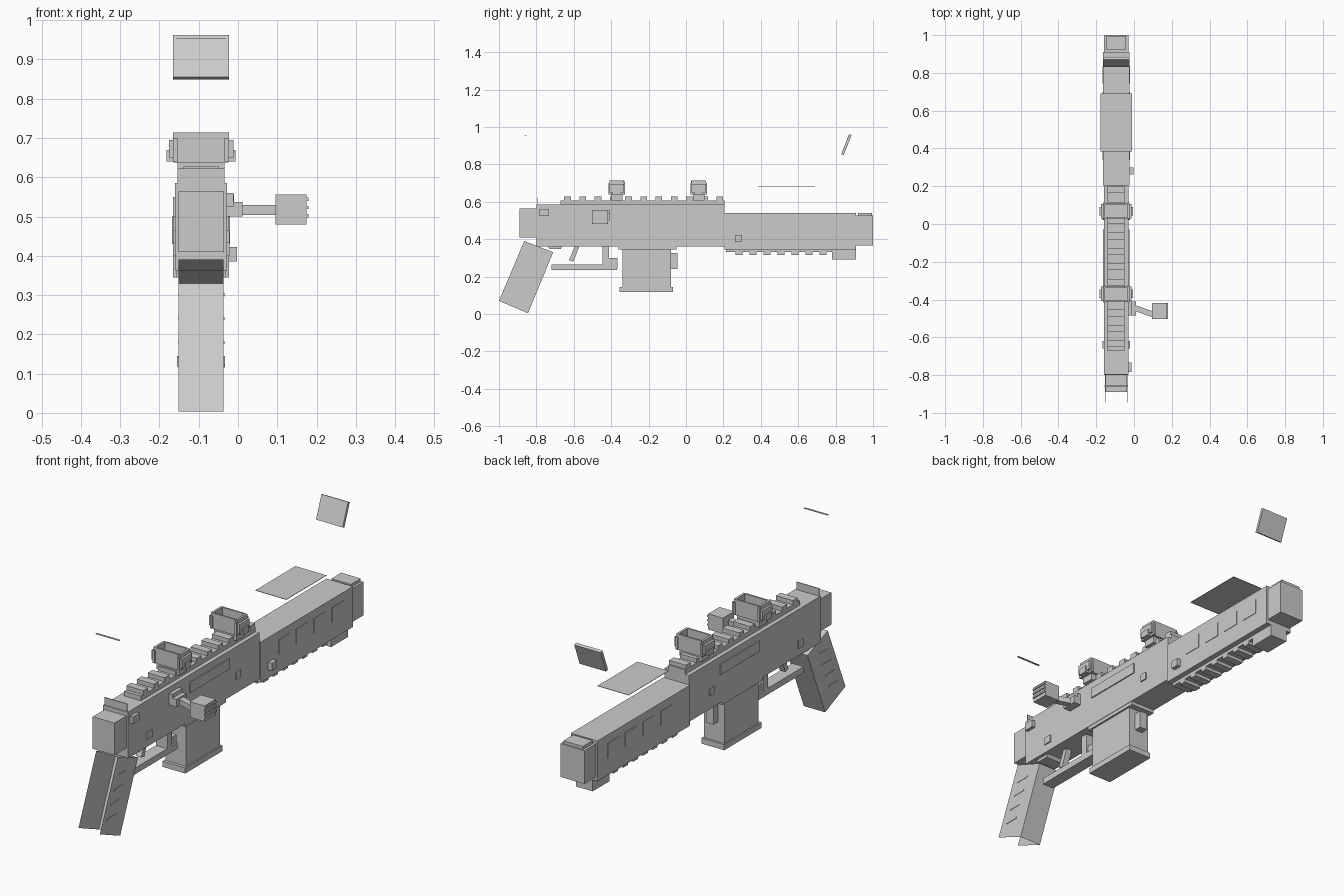
import bpy, bmesh, math
from mathutils import Matrix, Vector

CX = -0.094  # centre line of the body
grey = bpy.data.materials.new("plain grey")
grey.diffuse_color = (0.6, 0.6, 0.6, 1)


def finish(name, bm):
    me = bpy.data.meshes.new(name)
    bm.to_mesh(me)
    bm.free()
    me.materials.append(grey)
    ob = bpy.data.objects.new(name, me)
    bpy.context.collection.objects.link(ob)
    return ob


def box(name, x0, x1, y0, y1, z0, z1):
    bm = bmesh.new()
    m = Matrix.Translation(((x0 + x1) / 2, (y0 + y1) / 2, (z0 + z1) / 2)) @ Matrix.Diagonal((x1 - x0, y1 - y0, z1 - z0, 1))
    bmesh.ops.create_cube(bm, size=1, matrix=m)
    return finish(name, bm)


def mid(name, half, y0, y1, z0, z1):
    return box(name, CX - half, CX + half, y0, y1, z0, z1)


def sides(name, inner, outer, y0, y1, z0, z1):
    """the same box on both sides of the body"""
    box(name + "_right", CX + inner, CX + outer, y0, y1, z0, z1)
    box(name + "_left", CX - outer, CX - inner, y0, y1, z0, z1)


def prism(name, x0, x1, pts, skip=(), caps=True):
    """side profile (y, z) pulled along x; skip lists edges left open"""
    bm = bmesh.new()
    a = [bm.verts.new((x0, y, z)) for y, z in pts]
    b = [bm.verts.new((x1, y, z)) for y, z in pts]
    if caps:
        bm.faces.new(a)
        bm.faces.new(b)
    n = len(pts)
    for i in range(n):
        if i not in skip:
            j = (i + 1) % n
            bm.faces.new((a[i], a[j], b[j], b[i]))
    bmesh.ops.recalc_face_normals(bm, faces=bm.faces)
    return finish(name, bm)


# Receiver and rear block
mid("receiver", 0.066, -0.80, 0.205, 0.362, 0.585)
mid("rear_block", 0.058, -0.89, -0.80, 0.41, 0.565)
mid("rear_upright_plate", 0.06, -0.797, -0.793, 0.58, 0.622)
sides("receiver_panel", 0.066, 0.071, -0.33, -0.03, 0.50, 0.55)
sides("receiver_pin_rear", 0.066, 0.072, -0.66, -0.62, 0.40, 0.435)
sides("receiver_pin_front", 0.066, 0.072, 0.02, 0.055, 0.43, 0.465)
box("safety_button", -0.03, -0.012, -0.783, -0.733, 0.525, 0.56)
prism("receiver_underside_rear", CX - 0.05, CX + 0.05,
      [(-0.74, 0.362), (-0.66, 0.362), (-0.67, 0.348), (-0.73, 0.348)])

# Top rail with teeth
mid("top_rail", 0.045, -0.67, 0.205, 0.585, 0.607)
for i in range(11):
    y = -0.652 + i * 0.0815
    mid(f"rail_tooth_{i}", 0.045, y, y + 0.036, 0.605, 0.627)

# Open sight mounts
for n, y in (("rear", -0.37), ("front", 0.068)):
    mid(n + "_mount_base", 0.06, y - 0.03, y + 0.03, 0.607, 0.645)
    mid(n + "_mount_floor", 0.07, y - 0.04, y + 0.04, 0.638, 0.65)
    sides(n + "_mount_wall", 0.06, 0.071, y - 0.045, y + 0.045, 0.64, 0.70)
    sides(n + "_mount_lip", 0.06, 0.071, y - 0.038, y + 0.038, 0.70, 0.714)
    for s in (-1, 1):
        yy = y + s * 0.036
        mid(f"{n}_mount_end_{s}", 0.062, yy - 0.004, yy + 0.004, 0.64, 0.714)
    sides(n + "_mount_knob", 0.071, 0.082, y - 0.038, y + 0.038, 0.65, 0.695)
    sides(n + "_mount_bolt", 0.071, 0.088, y - 0.022, y + 0.022, 0.64, 0.67)

# Handguard with raised panels, lower rail and front foot
mid("handguard", 0.071, 0.205, 0.91, 0.345, 0.54)
mid("handguard_lower_rail", 0.045, 0.215, 0.82, 0.33, 0.345)
for i in range(7):
    y = 0.265 + i * 0.075
    mid(f"lower_rail_tooth_{i}", 0.045, y, y + 0.036, 0.315, 0.333)
for i in range(4):
    y = 0.34 + i * 0.135
    sides(f"handguard_panel_{i}", 0.071, 0.0735, y, y + 0.09, 0.43, 0.50)
mid("front_foot", 0.045, 0.78, 0.91, 0.29, 0.345)
box("handguard_stud", -0.03, -0.003, 0.262, 0.30, 0.385, 0.422)

# Muzzle
mid("muzzle_block", 0.064, 0.91, 1.0, 0.365, 0.526)
mid("muzzle_top", 0.052, 0.92, 0.995, 0.526, 0.541)

# Loose plates above the body
mid("upper_plate", 0.083, 0.385, 0.69, 0.679, 0.681)
mid("rear_strip", 0.063, -0.863, -0.853, 0.952, 0.954)
prism("tilted_front_plate", CX - 0.071, CX + 0.071,
      [(0.830, 0.855), (0.843, 0.849), (0.885, 0.956), (0.872, 0.962)])

# Hollow grip: side walls, front and top, open at the back and below
prism("grip", CX - 0.057, CX + 0.057,
      [(-0.865, 0.39), (-0.71, 0.33), (-0.845, 0.004), (-1.0, 0.07)], skip=(2, 3))
for i in range(4):  # grip ribs
    t = 0.2 + i * 0.19
    y, z = -0.80 - 0.135 * t, 0.365 - 0.32 * t
    sides(f"grip_rib_{i}", 0.057, 0.059, y - 0.04, y + 0.03, z - 0.004, z + 0.004)

# Trigger and guard
mid("trigger_guard_bar", 0.03, -0.72, -0.37, 0.235, 0.265)
mid("trigger_guard_post", 0.03, -0.447, -0.412, 0.265, 0.362)
mid("trigger_guard_catch", 0.022, -0.412, -0.365, 0.245, 0.30)
prism("trigger", CX - 0.015, CX + 0.015,
      [(-0.625, 0.287), (-0.602, 0.28), (-0.57, 0.362), (-0.595, 0.362)])

# Magazine
mid("magazine", 0.055, -0.34, -0.08, 0.14, 0.35)
mid("magazine_base", 0.061, -0.355, -0.07, 0.118, 0.145)
mid("magazine_collar", 0.064, -0.36, -0.05, 0.345, 0.364)
mid("magazine_catch", 0.02, -0.08, -0.045, 0.24, 0.325)

# Bolt handle on the right side
box("bolt_base", -0.03, 0.011, -0.485, -0.41, 0.50, 0.537)
box("bolt_top", -0.03, -0.01, -0.485, -0.41, 0.53, 0.556)
bm = bmesh.new()  # slanted arm
a, b = Vector((0.008, -0.446, 0.517)), Vector((0.112, -0.482, 0.517))
m = (Matrix.Translation((a + b) / 2) @ Matrix.Rotation(math.atan2(b.y - a.y, b.x - a.x), 4, 'Z')
     @ Matrix.Diagonal(((b - a).length, 0.03, 0.026, 1)))
bmesh.ops.create_cube(bm, size=1, matrix=m)
finish("bolt_arm", bm)
box("bolt_knob", 0.095, 0.174, -0.503, -0.417, 0.48, 0.556)
for i in range(3):
    z = 0.498 + i * 0.021
    box(f"knob_ridge_{i}", 0.174, 0.179, -0.503, -0.417, z, z + 0.008)
